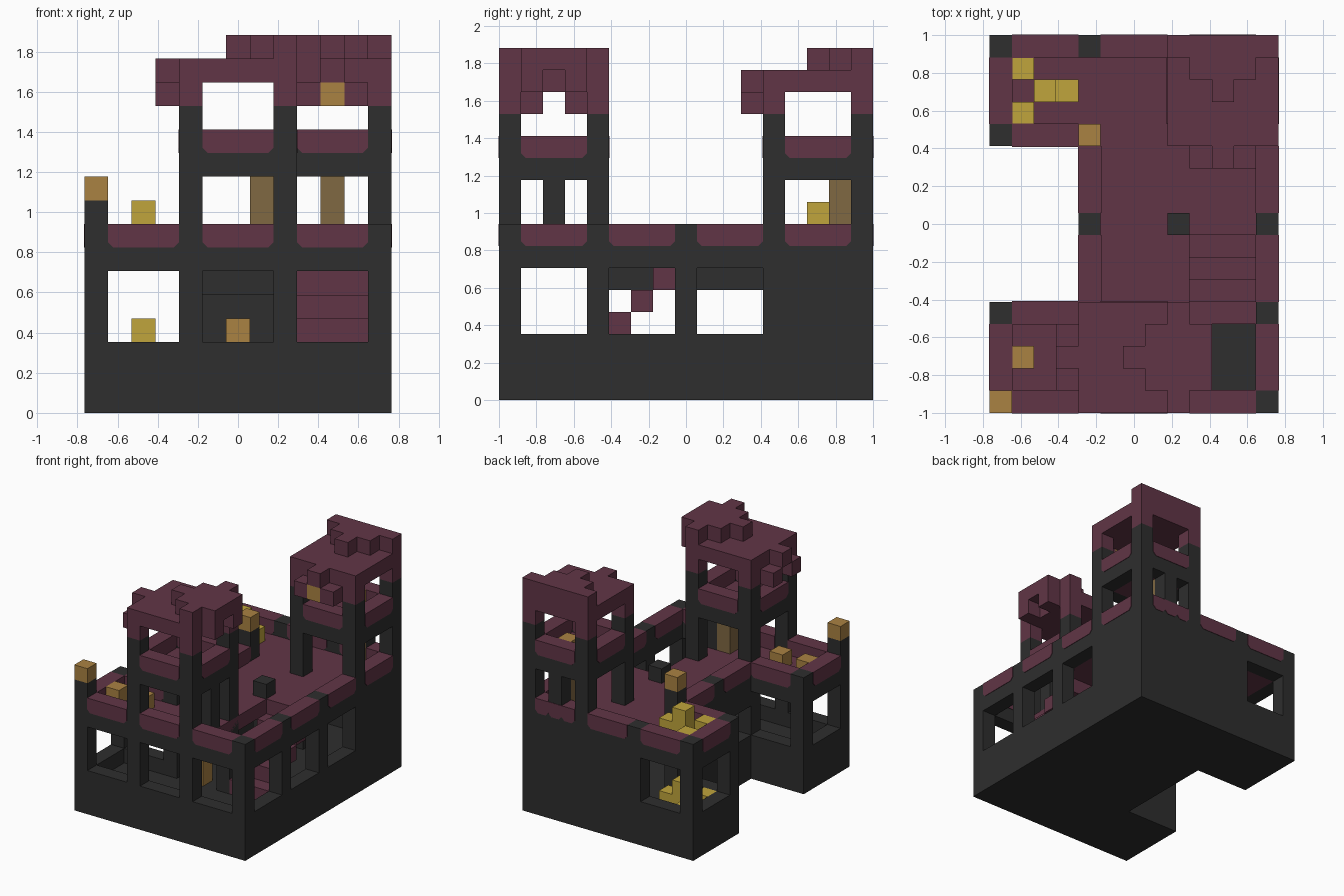
import bpy
import bmesh
from mathutils import Vector

U = 2 / 17                      # one block
ORIGIN = Vector((6.5, 8.5, 0))  # block grid centre

if "Cube" in bpy.data.objects:
    bpy.data.objects.remove(bpy.data.objects["Cube"])


def material(name, rgb):
    lin = [((c / 255 + 0.055) / 1.055) ** 2.4 for c in rgb] + [1]
    m = bpy.data.materials.new(name)
    m.use_nodes = True
    m.diffuse_color = lin
    m.node_tree.nodes["Principled BSDF"].inputs["Base Color"].default_value = lin
    return m


STONE = material("dark stone", (46, 46, 46))
PLUM = material("plum brick", (97, 53, 70))
GOLD = material("gold", (192, 165, 60))
AMBER = material("amber", (170, 130, 66))
WOOD = material("brown wood", (128, 104, 66))


def prism(bm, outline, offset):
    """Extrude a flat outline of points by an offset."""
    face = bm.faces.new([bm.verts.new((Vector(p) - ORIGIN) * U) for p in outline])
    grown = bmesh.ops.extrude_face_region(bm, geom=[face])["geom"]
    verts = [v for v in grown if isinstance(v, bmesh.types.BMVert)]
    bmesh.ops.translate(bm, verts=verts, vec=Vector(offset) * U)


def box(bm, a, b):
    (x, y, z), (i, j, k) = a, b
    prism(bm, [(x, y, z), (i, y, z), (i, j, z), (x, j, z)], (0, 0, k - z))


def cell(bm, x, y, z, top=None):
    box(bm, (x, y, z), (x + 1, y + 1, top or z + 1))


def finish(bm, name, mat):
    bmesh.ops.recalc_face_normals(bm, faces=bm.faces)
    mesh = bpy.data.meshes.new(name)
    bm.to_mesh(mesh)
    bm.free()
    mesh.materials.append(mat)
    bpy.context.collection.objects.link(bpy.data.objects.new(name, mesh))


def bay(bm, axis, fixed, start, low, high, length=3):
    """Wall block filling one bay along x or y."""
    if axis == "x":
        box(bm, (start, fixed, low), (start + length, fixed + 1, high))
    else:
        box(bm, (fixed, start, low), (fixed + 1, start + length, high))


def rim(trim, filler, axis, fixed, start, z, length=3):
    """Parapet with its two lower corners cut, on a thin dark backing."""
    c, e, end = 0.22, 0.03, start + length
    shape = [(start, z + c), (start + c, z), (end - c, z),
             (end, z + c), (end, z + 1), (start, z + 1)]
    f = fixed - e
    if axis == "x":
        prism(trim, [(s, f, h) for s, h in shape], (0, 1 + 2 * e, 0))
    else:
        prism(trim, [(f, s, h) for s, h in shape], (1 + 2 * e, 0, 0))
    bay(filler, axis, fixed, start, z, z + 0.3, length)


# Base slab: a block with a notch in the left side
bm = bmesh.new()
plan = [(0, 0), (13, 0), (13, 17), (0, 17), (0, 12), (4, 12), (4, 5), (0, 5)]
prism(bm, [(x, y, 0) for x, y in plan], (0, 0, 2))
finish(bm, "base_slab", STONE)

# Outer walls bay by bay, with parapets
walls, trims = bmesh.new(), bmesh.new()
BAYS = {("x", 0): {1: "open", 5: "open", 9: "open"},
        ("x", 4): {1: "open"},
        ("x", 12): {1: "open"},
        ("x", 16): {1: "open", 5: "solid", 9: "solid"},
        ("y", 0): {1: "open", 13: "open"},
        ("y", 4): {5: "low", 9: "low"},
        ("y", 12): {1: "open", 5: "open", 9: "open", 13: "solid"}}
for (axis, fixed), run in BAYS.items():
    for start, kind in run.items():
        bay(walls, axis, fixed, start, 2, 3)
        bay(walls, axis, fixed, start, {"open": 6, "low": 5, "solid": 3}[kind], 7)
        if (axis, fixed, start) == ("x", 16, 9):
            for s in range(3):
                rim(trims, walls, axis, fixed, start + s, 7, 1)
        else:
            rim(trims, walls, axis, fixed, start, 7)
box(walls, (5, 12, 5), (8, 13, 6))  # inner lintel

# Upper floor of each tower: beams and parapets on four sides
TOWERS = [(4, 0), (8, 12)]
for tx, ty in TOWERS:
    for d in (0, 4):
        for axis, fixed, start in (("x", ty + d, tx + 1), ("y", tx + d, ty + 1)):
            bay(walls, axis, fixed, start, 10, 11)
            rim(trims, walls, axis, fixed, start, 11)
finish(walls, "walls", STONE)
finish(trims, "parapets", PLUM)

# Pillars on a regular grid
bm = bmesh.new()
tower_feet = [(tx + i, ty + j) for tx, ty in TOWERS for i in (0, 4) for j in (0, 4)]
for x in (0, 4, 8, 12):
    for y in (0, 4, 8, 12, 16):
        if (x, y) == (0, 8):
            continue
        top = 13 if (x, y) in tower_feet else 9 if (x, y) in ((0, 0), (4, 12)) else 8
        cell(bm, x, y, 2, top)
cell(bm, 8, 2, 7, 10)
cell(bm, 10, 16, 8, 10)
finish(bm, "pillars", STONE)

# Main deck around the stairwell, and the tower floors
bm = bmesh.new()
for x, y, i, j in ((1, 1, 4, 4), (1, 13, 4, 16), (4, 1, 9, 5),
                   (5, 5, 9, 12), (9, 8, 12, 12), (4, 12, 12, 16)):
    box(bm, (x, y, 6), (i, j, 7))
for tx, ty in TOWERS:
    box(bm, (tx + 1, ty + 1, 10), (tx + 4, ty + 4, 11))
finish(bm, "decks", PLUM)

# Stairs
bm = bmesh.new()
for s in range(4):
    box(bm, (9, 4 + s, 2 + s), (12, 5 + s, 3 + s))
finish(bm, "stairs", PLUM)

# Ruined tower tops: pillar caps, slab, stepped crown and hanging bricks
for (tx, ty), name in zip(TOWERS, ("front_tower_top", "back_tower_top")):
    bm = bmesh.new()
    for i in (0, 4):
        for j in (0, 4):
            cell(bm, tx + i, ty + j, 13)
    box(bm, (tx, ty, 14), (tx + 5, ty + 5, 15))
    front = name.startswith("front")

    def put(along, across, z):
        x, y = (along, across) if front else (across, along)
        cell(bm, tx + x, ty + y, z)

    for step in range(3):
        for across in range(2 - step, 3 + step):
            put(2 + step, across, 15)
    put(-1, 2, 14)
    put(-1, 1, 13)
    put(-1, 3, 13)
    if front:
        for across in (1, 2, 3):
            put(5, across, 15)
        put(5, 1, 14)
        put(5, 3, 14)
    finish(bm, name, PLUM)

# Gold heaps, one on each storey
bm = bmesh.new()
for z in (2, 7):
    cell(bm, 2, 14, z, z + 2)
    for x, y in ((1, 13), (1, 15), (3, 14)):
        cell(bm, x, y, z)
finish(bm, "gold_heaps", GOLD)

# Amber blocks
bm = bmesh.new()
for x, y, z, top in ((0, 0, 9, 10), (4, 12, 9, 10), (1, 2, 7, 8), (3, 2, 7, 8),
                     (6, 4, 2, 4), (10, 11, 13, 14), (10, 15, 11, 12)):
    cell(bm, x, y, z, top)
finish(bm, "amber_blocks", AMBER)

# Wooden posts inside the towers
bm = bmesh.new()
cell(bm, 7, 2, 7, 10)
cell(bm, 10, 15, 7, 10)
finish(bm, "wooden_posts", WOOD)
